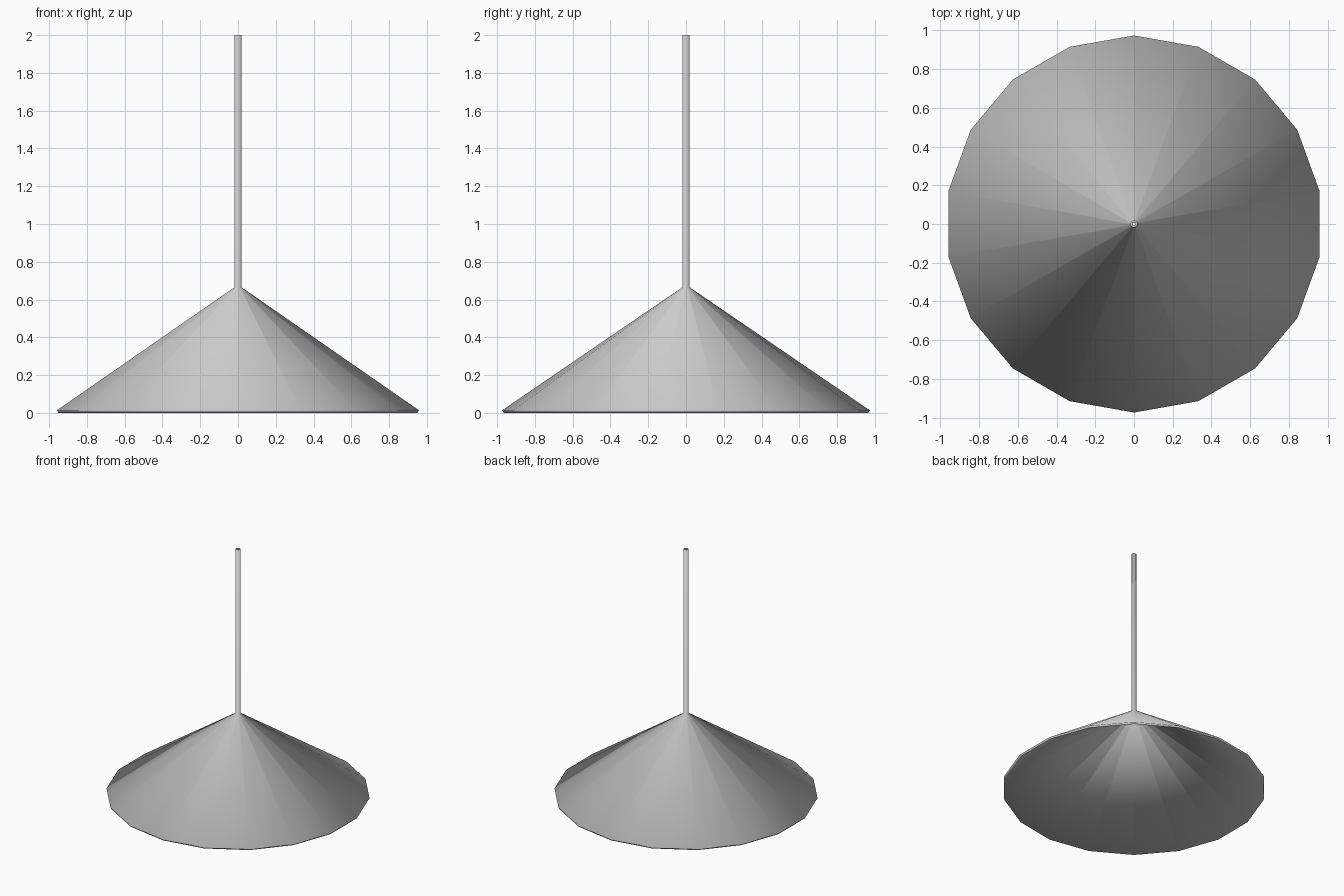
import bpy, bmesh, math

if "Cube" in bpy.data.objects:
    bpy.data.objects.remove(bpy.data.objects["Cube"])

SIDES = 18


def lathe(name, profile):
    """Spin a closed (radius, height) profile into a hollow ring of SIDES facets."""
    bm = bmesh.new()
    rings = []
    for r, z in profile:
        ring = []
        for i in range(SIDES):
            a = math.pi / 2 + 2 * math.pi * i / SIDES
            ring.append(bm.verts.new((r * math.cos(a), r * math.sin(a), z)))
        rings.append(ring)
    for k, ring in enumerate(rings):
        nxt = rings[(k + 1) % len(rings)]
        for i in range(SIDES):
            j = (i + 1) % SIDES
            bm.faces.new((ring[i], ring[j], nxt[j], nxt[i]))
    bmesh.ops.recalc_face_normals(bm, faces=bm.faces)
    # Smooth everywhere: the shading rolls softly over the thin rim and neck
    for f in bm.faces:
        f.smooth = True
    mesh = bpy.data.meshes.new(name)
    bm.to_mesh(mesh)
    bm.free()
    obj = bpy.data.objects.new(name, mesh)
    bpy.context.collection.objects.link(obj)
    return obj


# Thin conical shade and hollow hanging stem, one continuous shell
lathe("pendant_shade_and_stem", [
    (0.973, 0.014),   # outer rim
    (0.019, 0.665),   # neck
    (0.019, 2.0),     # stem top
    (0.009, 2.0),     # stem bore
    (0.009, 0.65),    # inner apex
    (0.965, 0.0),     # inner rim
])
